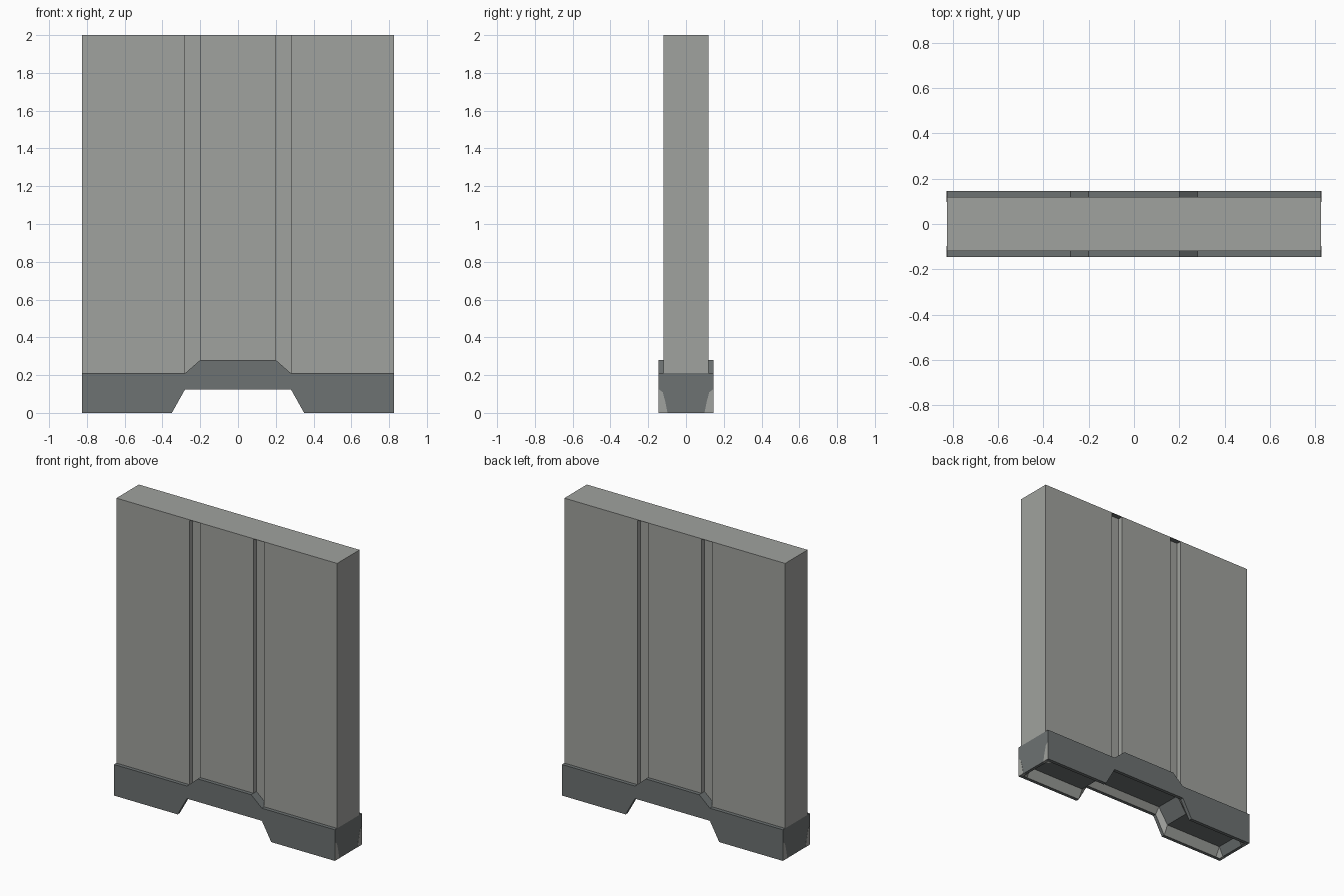
import bpy, bmesh

if "Cube" in bpy.data.objects:
    bpy.data.objects.remove(bpy.data.objects["Cube"])

HALF = 0.825      # half width of the wall
WALL = 0.12       # half thickness of the wall
BASE = 0.145      # half thickness of the base


def material(name, rgb):
    m = bpy.data.materials.new(name)
    m.diffuse_color = (*rgb, 1)
    m.use_nodes = True
    m.node_tree.nodes["Principled BSDF"].inputs["Base Color"].default_value = m.diffuse_color
    return m


light = material("light concrete", (0.352, 0.361, 0.342))
dark = material("dark trim", (0.153, 0.168, 0.168))


def finish(name, bm, rule=None):
    """Turn a bmesh into an object, coloured face by face with a rule."""
    bmesh.ops.recalc_face_normals(bm, faces=bm.faces)
    for f in bm.faces:
        f.material_index = rule(f) if rule else 0
    me = bpy.data.meshes.new(name)
    bm.to_mesh(me)
    bm.free()
    me.materials.append(light)
    me.materials.append(dark)
    ob = bpy.data.objects.new(name, me)
    bpy.context.collection.objects.link(ob)
    return ob


def prism(name, points, offset, rule=None):
    bm = bmesh.new()
    face = bm.faces.new([bm.verts.new(p) for p in points])
    ext = bmesh.ops.extrude_face_region(bm, geom=[face])
    bmesh.ops.translate(bm, vec=offset,
                        verts=[v for v in ext["geom"] if isinstance(v, bmesh.types.BMVert)])
    return finish(name, bm, rule)


# Wall panel: plan outline with two square grooves on each side
FLOOR = 0.088
edge = [(-HALF, WALL), (-0.28, WALL), (-0.28, FLOOR), (-0.2, FLOOR), (-0.2, WALL),
        (0.2, WALL), (0.2, FLOOR), (0.28, FLOOR), (0.28, WALL), (HALF, WALL)]
plan = [(x, -y) for x, y in edge] + [(x, y) for x, y in reversed(edge)]
prism("wall_panel", [(x, y, 0.21) for x, y in plan], (0, 0, 1.787))

# Thin cap that closes the grooves at the top, dark underneath
prism("top_cap",
      [(-HALF, -WALL, 1.997), (HALF, -WALL, 1.997), (HALF, WALL, 1.997), (-HALF, WALL, 1.997)],
      (0, 0, 0.003), lambda f: 1 if f.normal.z < -0.9 else 0)

# Base: cross-sections along x (x, top, bottom, recess of the hollow underside)
half = [(HALF, 0.21, 0, 0), (0.805, 0.21, 0, 0), (0.775, 0.21, 0, 0.06),
        (0.35, 0.21, 0, 0.06), (0.28, 0.21, 0.125, 0.04), (0.2, 0.28, 0.125, 0.04)]
stations = [(-x, t, b, r) for x, t, b, r in half] + half[::-1]

bm = bmesh.new()
rings = []
for x, top, bot, rec in stations:
    section = [(-BASE, top), (BASE, top), (BASE, bot), (0.122, bot),
               (0.09, bot + rec), (-0.09, bot + rec), (-0.122, bot), (-BASE, bot)]
    rings.append([bm.verts.new((x, y, z)) for y, z in section])
inner_walls = set()
for a, b in zip(rings, rings[1:]):
    for i in range(8):
        j = (i + 1) % 8
        f = bm.faces.new((a[i], a[j], b[j], b[i]))
        if i in (3, 5):
            inner_walls.add(f)
bm.faces.new(rings[0])
bm.faces.new(rings[-1])
finish("base_trim", bm, lambda f: 0 if f in inner_walls else 1)

# Light patches in the lower corners of both base ends
for sx, end in ((-1, "left"), (1, "right")):
    for sy, side in ((-1, "front"), (1, "back")):
        prism(f"{end}_{side}_corner_patch",
              [(sx * HALF, sy * y, z) for y, z in
               ((BASE, 0), (BASE, 0.125), (0.123, 0.11), (0.11, 0.06), (0.098, 0))],
              (sx * 0.001, 0, 0))
